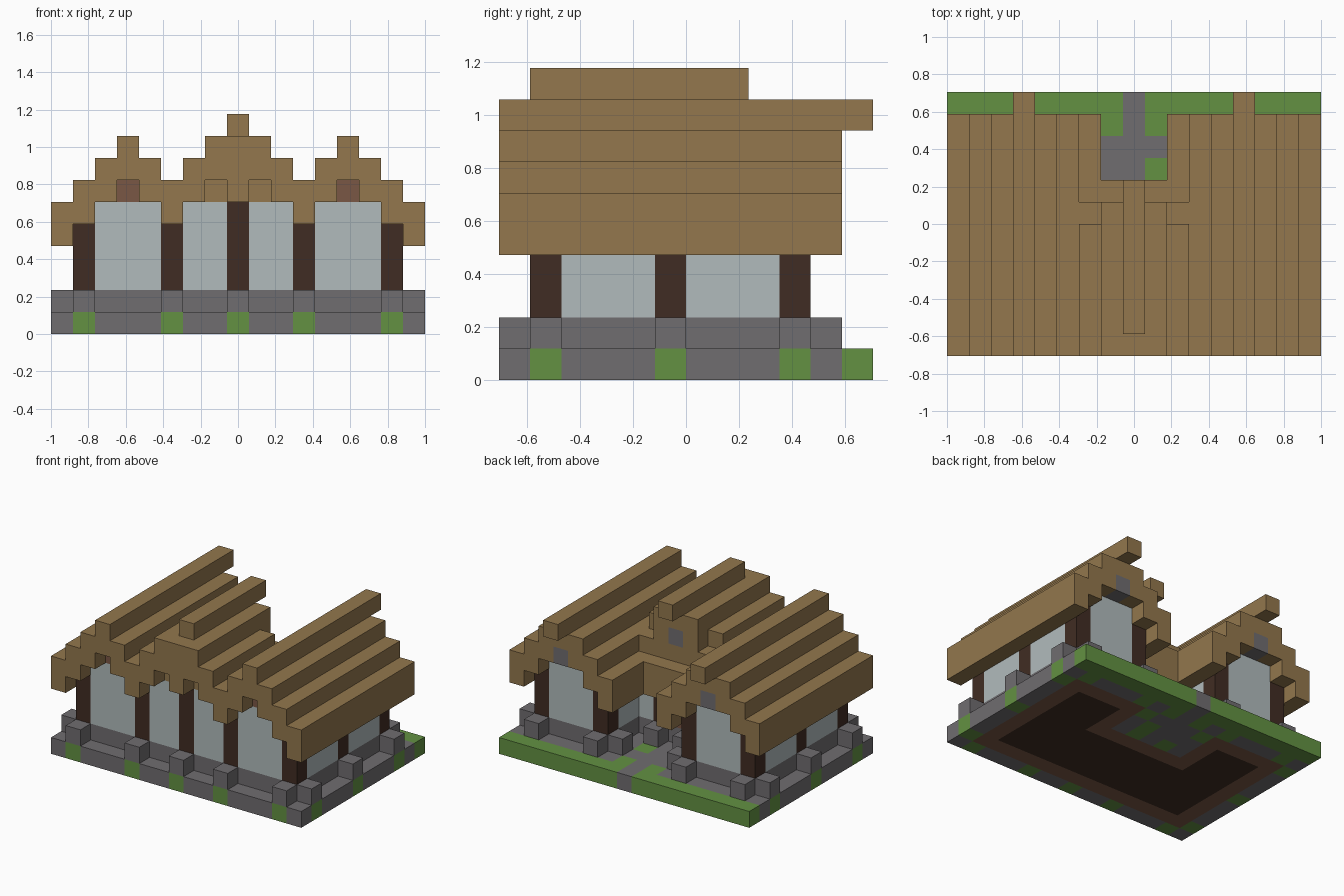
import bpy
import bmesh
from mathutils import Vector

cube = bpy.data.objects.get("Cube")
if cube:
    bpy.data.objects.remove(cube, do_unlink=True)

W, D = 17, 12          # footprint in blocks
U = 2 / W              # block size
cells = {}             # block position -> part name


def span(v):
    return range(v[0], v[1] + 1) if isinstance(v, tuple) else (v,)


def fill(part, xs, ys, zs, mirror=True):
    """Fill a range of blocks (and its left-right mirror) with a part."""
    for x in span(xs):
        for y in span(ys):
            for z in span(zs):
                cells[x, y, z] = part
                if mirror:
                    cells[W - 1 - x, y, z] = part


# Ground: lawn, stone surround, log ring under the walls, dark floor
fill("lawn", (0, 8), (0, 11), 0)
fill("paving", (0, 6), (0, 10), 0)
fill("paving", (6, 8), (0, 7), 0)
fill("sill_logs", (1, 5), (1, 9), 0)
fill("sill_logs", (5, 8), (1, 6), 0)
fill("floor", (2, 4), (2, 8), 0)
fill("floor", (2, 8), (2, 5), 0)

# Path through the courtyard
fill("paving", 8, (8, 11), 0)
fill("paving", 7, 9, 0)
fill("paving", 7, 8, 0, mirror=False)

# Stone plinth and window walls on the U-shaped plan
walls = [((1, 8), 1), (1, (1, 9)), ((1, 5), 9), (5, (6, 9)), ((5, 8), 6)]
for xs, ys in walls:
    fill("plinth", xs, ys, 1)
    fill("windows", xs, ys, (2, 4))
for y in (1, 9):
    fill("windows", (2, 4), y, 5)
    fill("gable_logs", 3, y, 6)
fill("windows", (6, 7), 1, 5)

# Posts
for x, y in [(1, 1), (5, 1), (8, 1), (1, 5), (1, 9), (5, 9), (5, 6), (7, 6)]:
    fill("posts", x, y, (2, 4))
fill("posts", 8, 1, 5)
fill("door", 8, 6, (2, 4))

# Buttress blocks beside the posts, with a mossy block below each
buttresses = [(1, 0), (5, 0), (8, 0), (0, 1), (0, 5), (0, 9),
              (1, 10), (5, 10), (6, 9), (7, 7)]
for x, y in buttresses:
    fill("buttresses", x, y, 1)
    fill("moss", x, y, 0)

# Wing roofs: stepped slopes, two blocks thick, with a long ridge beam
for step in range(4):
    fill("wing_roofs", step, (0, 10), (4 + step, 5 + step))
    if step > 0:
        fill("wing_roofs", 6 - step, (0, 10), (4 + step, 5 + step))
fill("wing_roofs", 3, 11, 8)
fill("wing_roofs", 6, (7, 10), (4, 5))

# Middle roof: front gable, rear eaves and ridge beam
fill("middle_roof", 6, (0, 5), (6, 7))
fill("middle_roof", 7, (0, 6), (7, 8))
fill("middle_roof", 8, (0, 6), 8)
fill("middle_roof", 8, (1, 7), 9)
fill("middle_roof", 8, 0, (6, 7))
fill("middle_roof", (7, 8), 1, 6)
fill("middle_roof", (6, 8), 6, (5, 6))
fill("middle_roof", (6, 8), 7, (4, 5))

# Stone blocks in the rear gables
fill("gable_stones", 3, 10, 6)
fill("gable_stones", 8, 6, 7)


def linear(code):
    out = []
    for i in (0, 2, 4):
        c = int(code[i:i + 2], 16) / 255
        out.append(c / 12.92 if c < 0.04045 else ((c + 0.055) / 1.055) ** 2.4)
    return (*out, 1)


def material(name, code):
    m = bpy.data.materials.new(name)
    m.use_nodes = True
    m.diffuse_color = linear(code)
    shader = m.node_tree.nodes["Principled BSDF"]
    shader.inputs["Base Color"].default_value = linear(code)
    shader.inputs["Roughness"].default_value = 0.9
    return m


stone = material("grey stone", "706d70")
grass = material("grass green", "639142")
thatch = material("straw brown", "93774d")
glass = material("pale glass", "b1bbbc")
dark = material("dark wood", "402c23")
log = material("red brown wood", "7a5745")
colours = {
    "lawn": grass, "moss": grass, "paving": stone, "plinth": stone,
    "buttresses": stone, "gable_stones": stone, "floor": dark, "posts": dark,
    "door": log, "sill_logs": log, "gable_logs": log, "windows": glass,
    "wing_roofs": thatch, "middle_roof": thatch,
}

# Build each part from the exposed faces of its blocks
for part, mat in colours.items():
    bm = bmesh.new()
    for cell in [c for c, p in cells.items() if p == part]:
        for axis in range(3):
            for side in (0, 1):
                n = list(cell)
                n[axis] += 2 * side - 1
                if tuple(n) in cells:
                    continue
                a, b = (axis + 1) % 3, (axis + 2) % 3
                corners = []
                for da, db in ((0, 0), (1, 0), (1, 1), (0, 1)):
                    p = Vector(cell)
                    p[axis] += side
                    p[a] += da
                    p[b] += db
                    p -= Vector((W / 2, D / 2, 0))
                    corners.append(bm.verts.new(p * U))
                bm.faces.new(corners if side else corners[::-1])
    bmesh.ops.remove_doubles(bm, verts=bm.verts, dist=0.001)
    bmesh.ops.dissolve_limit(bm, angle_limit=0.01, verts=bm.verts, edges=bm.edges)
    mesh = bpy.data.meshes.new(part)
    bm.to_mesh(mesh)
    bm.free()
    mesh.materials.append(mat)
    obj = bpy.data.objects.new(part, mesh)
    bpy.context.collection.objects.link(obj)
